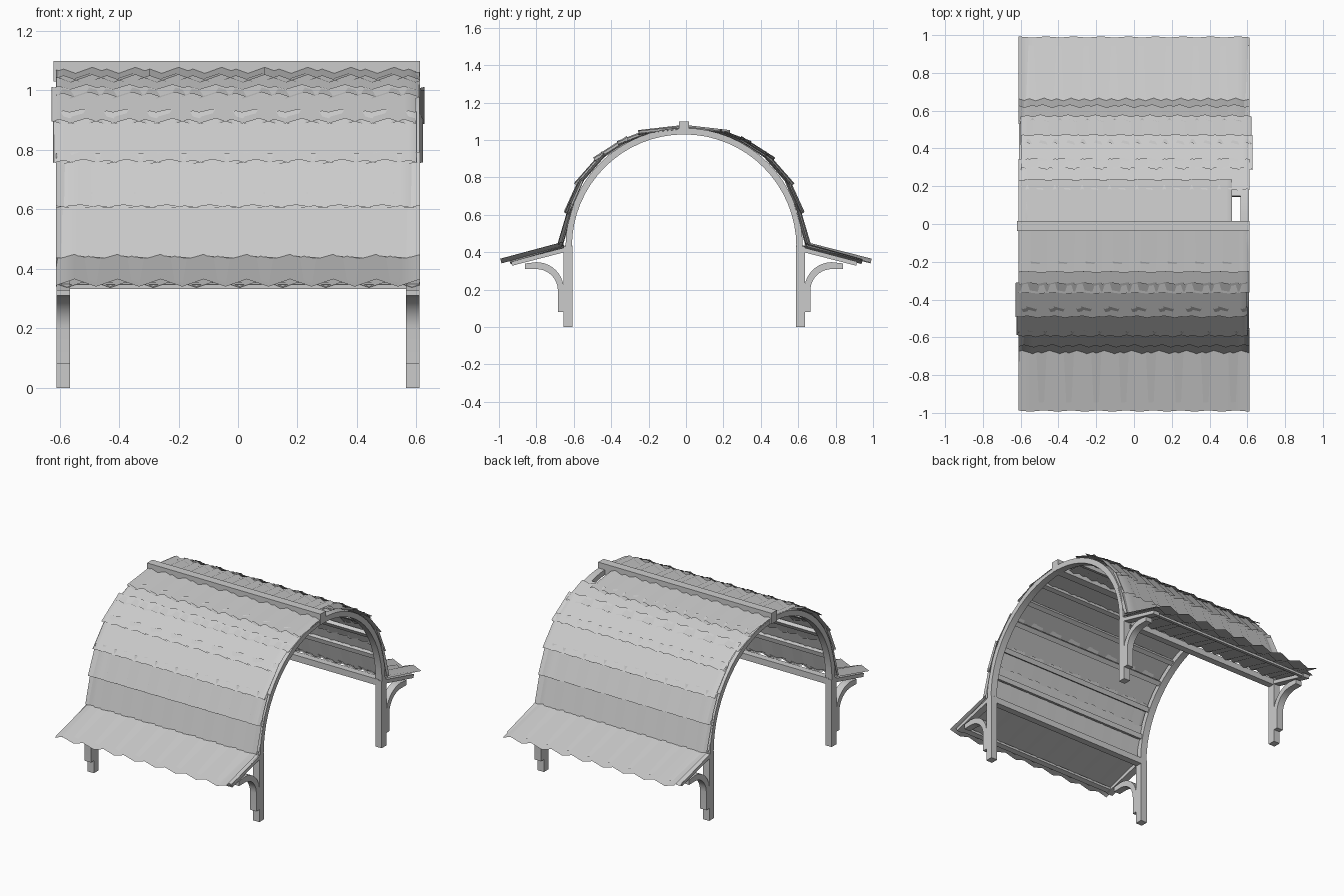
import bpy, math, random
from mathutils import Vector

random.seed(4)
cube = bpy.data.objects.get("Cube")
if cube:
    bpy.data.objects.remove(cube)

grey = bpy.data.materials.new("plain grey")
grey.use_nodes = True
grey.diffuse_color = (0.6, 0.6, 0.6, 1)
grey.node_tree.nodes["Principled BSDF"].inputs["Base Color"].default_value = (0.6, 0.6, 0.6, 1)

MID = -0.01      # depth position of the ridge
SPRING = 0.43    # height where the arch starts
END = 0.5875     # x position of the end frames
WIDE = 0.045     # thickness of the timbers
PITCH = 0.0725   # half a corrugation


def make(name, verts, faces, smooth=None):
    mesh = bpy.data.meshes.new(name)
    mesh.from_pydata(verts, [], faces)
    mesh.materials.append(grey)
    obj = bpy.data.objects.new(name, mesh)
    bpy.context.collection.objects.link(obj)
    if smooth:
        bpy.ops.object.select_all(action="DESELECT")
        obj.select_set(True)
        bpy.context.view_layer.objects.active = obj
        bpy.ops.object.shade_smooth_by_angle(angle=math.radians(smooth))
    return obj


def place(side, x, s, z):
    """Half-roof coordinates to model space; the back is the front turned round."""
    return (x * -side, MID + s * side, z)


def band(name, side, x, width, inner, outer, smooth=None):
    """Solid between two matching (s, z) paths, extruded along x."""
    n = len(inner)
    verts = [place(side, x + dx, s, z) for dx in (-width / 2, width / 2)
             for path in (inner, outer) for s, z in path]
    a, b, c, d = 0, n, 2 * n, 3 * n
    faces = [(a, b, d, c), (b - 1, d - 1, d + n - 1, c - 1)]
    for i in range(n - 1):
        for p, q in ((a, b), (b, d), (d, c), (c, a)):
            faces.append((p + i, p + i + 1, q + i + 1, q + i))
    obj = make(name, verts, faces)
    # consistent outward faces
    import bmesh
    bm = bmesh.new()
    bm.from_mesh(obj.data)
    bmesh.ops.recalc_face_normals(bm, faces=bm.faces)
    bm.to_mesh(obj.data)
    bm.free()
    if smooth:
        bpy.ops.object.select_all(action="DESELECT")
        obj.select_set(True)
        bpy.context.view_layer.objects.active = obj
        bpy.ops.object.shade_smooth_by_angle(angle=math.radians(smooth))
    return obj


def arc(cs, cz, r, start, end, n):
    angles = [math.radians(start + (end - start) * i / n) for i in range(n + 1)]
    return [(cs + r * math.cos(t), cz + r * math.sin(t)) for t in angles]


def sheet(name, side, low, high, x0, x1, phase, depth=0.013):
    """Corrugated sheet with a zigzag section, from its low to its high edge."""
    low, high = Vector(low), Vector(high)
    run = (high - low).normalized()
    out = Vector((run.y, -run.x))
    if out.y < 0:
        out = -out
    xs = [x0]
    k = math.floor((x0 - phase) / PITCH) + 1
    while phase + k * PITCH < x1 - 0.01:
        if phase + k * PITCH > x0 + 0.01:
            xs.append(phase + k * PITCH)
        k += 1
    xs.append(x1)
    verts = []
    for x in xs:
        t = ((x - phase) / PITCH) % 2
        offset = out * depth * (2 * abs(t - 1) - 1)
        for p in (low, high):
            q = p + offset
            verts.append(place(side, x, q.x, q.y))
    faces = [(2 * i, 2 * i + 2, 2 * i + 3, 2 * i + 1) for i in range(len(xs) - 1)]
    if side > 0:
        faces = [f[::-1] for f in faces]
    return make(name, verts, [f[::-1] for f in faces], 60)


# Roof rows from eave to ridge: low edge, high edge, sideways shift
rows = [((0.99, 0.353), (0.645, 0.443), 0.0),
        ((0.665, 0.44), (0.6, 0.66), 0.0),
        ((0.632, 0.61), (0.55, 0.79), 0.0),
        ((0.58, 0.76), (0.43, 0.93), -0.01),
        ((0.48, 0.895), (0.3, 1.01), -0.015),
        ((0.355, 0.982), (0.19, 1.045), 0.0),
        ((0.245, 1.04), (0.0, 1.068), 0.0)]

for side, word in ((-1, "front"), (1, "back")):
    # Corrugated roof sheets, two overlapping layers per row
    for r, (low, high, shift) in enumerate(rows):
        if r == 0:
            low = (low[0] + 0.01 * -side * -1, low[1])
        for layer in range(2):
            x0, x1 = -0.612 + shift, 0.612 + shift
            if r == 6 and side > 0:
                x0 = -0.52
            inset = 0.0 if layer == 0 else 0.012
            lower = (low[0] - inset * (4 if r == 0 else 0.3), low[1] - inset * 0.3)
            upper = (high[0], high[1] - inset * 0.5)
            phase = 0.03 + layer * PITCH * random.uniform(0.6, 1.2) + r * 0.01
            sheet(f"{word}_roof_sheet_{r}_{layer}", side, lower, upper, x0, x1, phase)

    # Purlins inside the vault
    for i, a in enumerate((14, 30, 46, 60, 74)):
        band(f"{word}_purlin_{i}", side, 0, 2 * END,
             arc(0, SPRING, 0.608, a - 1.4, a + 1.4, 1), arc(0, SPRING, 0.632, a - 1.4, a + 1.4, 1))

    # Beam over the posts and batten under the eave
    band(f"{word}_wall_beam", side, 0, 2 * END, [(0.597, 0.395), (0.597, 0.435)],
         [(0.64, 0.395), (0.64, 0.435)])
    band(f"{word}_eave_batten", side, 0, 2 * END, [(0.885, 0.34), (0.885, 0.355)],
         [(0.915, 0.332), (0.915, 0.347)])

    for x, end in ((-END, "a"), (END, "b")):
        # Post, half arch, eave rafter and curved bracket of each end frame
        band(f"{word}_post_{end}", side, x, WIDE, [(0.597, 0), (0.597, SPRING)],
             [(0.645, 0), (0.645, SPRING)])
        band(f"{word}_arch_{end}", side, x, WIDE, arc(0, SPRING, 0.6, 0, 90, 16),
             arc(0, SPRING, 0.634, 0, 90, 16), 30)
        band(f"{word}_rafter_{end}", side, x, WIDE, [(0.64, 0.4), (0.92, 0.328)],
             [(0.64, 0.425), (0.925, 0.35)])
        outer = [(0.643, 0.08)] + arc(0.79, 0.2, 0.147, 180, 90, 10)[0:] + [(0.85, 0.34)]
        inner = [(0.675, 0.08)] + arc(0.79, 0.195, 0.115, 180, 90, 10)[0:] + [(0.85, 0.31)]
        band(f"{word}_bracket_{end}", side, x, WIDE, inner, outer, 30)

# Ridge beam
band("ridge_beam", -1, -0.004, 1.232, [(-0.027, 1.03), (-0.027, 1.1)],
     [(0.027, 1.03), (0.027, 1.1)])
